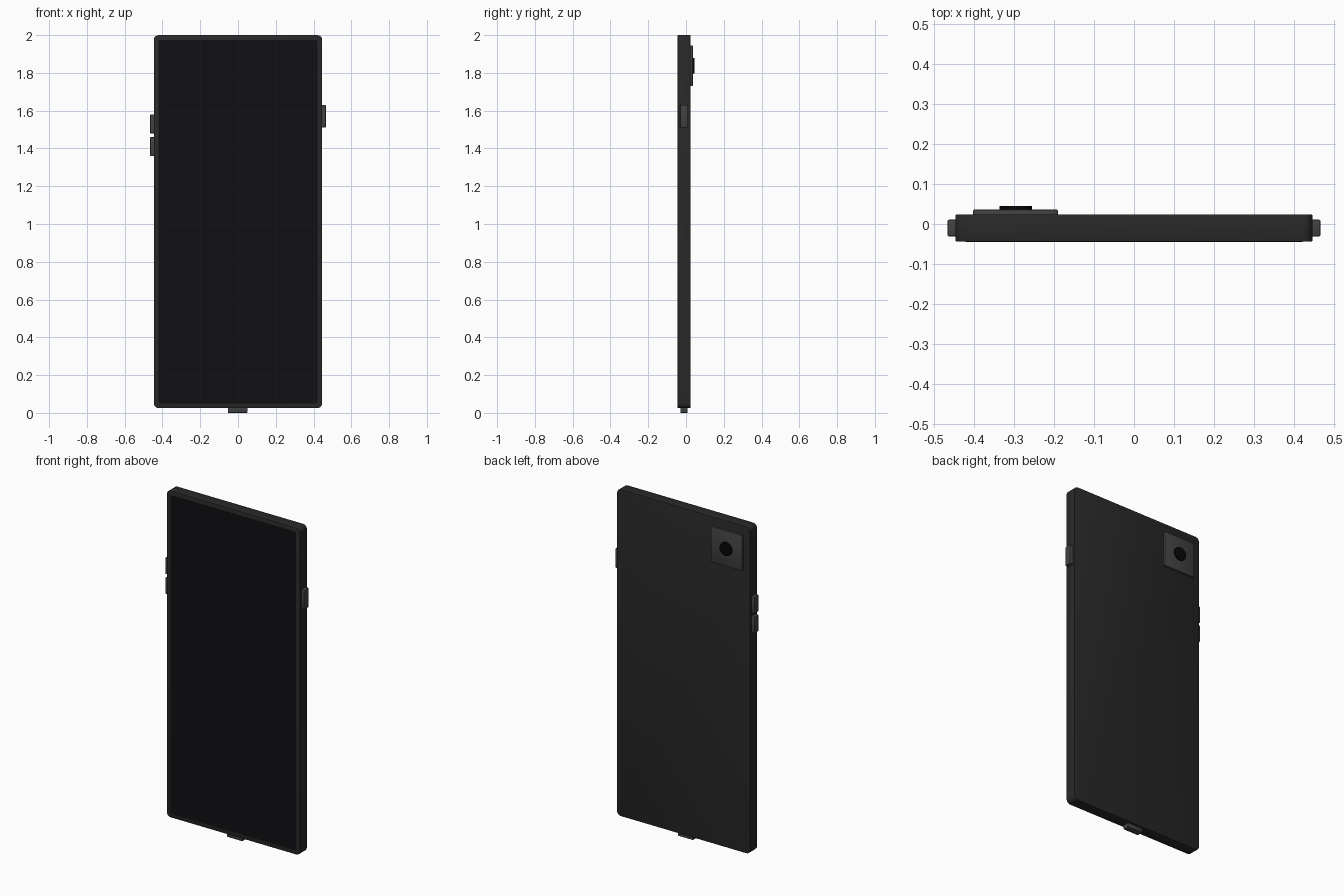
import bpy, bmesh, math
from mathutils import Matrix

if "Cube" in bpy.data.objects:
    bpy.data.objects.remove(bpy.data.objects["Cube"])


def material(name, rgb):
    m = bpy.data.materials.new(name)
    m.diffuse_color = (*rgb, 1)
    m.use_nodes = True
    m.node_tree.nodes["Principled BSDF"].inputs["Base Color"].default_value = m.diffuse_color
    return m


BODY = material("body_dark", (0.022, 0.022, 0.022))
GLASS = material("screen_black", (0.005, 0.005, 0.006))
TRIM = material("trim_grey", (0.055, 0.055, 0.055))
LENS = material("lens_black", (0.002, 0.002, 0.002))


def finish(bm, name, mat):
    me = bpy.data.meshes.new(name)
    bm.to_mesh(me)
    bm.free()
    me.materials.append(mat)
    ob = bpy.data.objects.new(name, me)
    bpy.context.collection.objects.link(ob)
    bpy.context.view_layer.objects.active = ob
    ob.select_set(True)
    bpy.ops.object.shade_smooth_by_angle(angle=math.radians(30))
    ob.select_set(False)
    return ob


def box(name, x, y, z, mat, corner=0, edge=0):
    """Box from ranges; corner rounds the front outline, edge softens all rims."""
    bm = bmesh.new()
    bmesh.ops.create_cube(bm, size=1)
    for v in bm.verts:
        v.co = [(a[0] + a[1]) / 2 + c * (a[1] - a[0]) for a, c in zip((x, y, z), v.co)]
    if corner:
        es = [e for e in bm.edges if abs(e.verts[0].co.y - e.verts[1].co.y) > 1e-5]
        bmesh.ops.bevel(bm, geom=es, offset=corner, segments=5, profile=0.5, affect='EDGES')
    if edge:
        es = [e for e in bm.edges if e.calc_face_angle(0) > 0.7]
        bmesh.ops.bevel(bm, geom=es, offset=edge, segments=2, profile=0.5, affect='EDGES')
    return finish(bm, name, mat)


# Slab and front glass
box("body", (-0.445, 0.445), (-0.044, 0.024), (0.025, 2.0), BODY, corner=0.025, edge=0.002)
box("screen", (-0.42, 0.42), (-0.045, -0.03), (0.05, 1.975), GLASS, corner=0.012)

# Side buttons
for name, side, z in (("power_button", 1, (1.51, 1.63)),
                      ("volume_up_button", -1, (1.48, 1.58)),
                      ("volume_down_button", -1, (1.36, 1.46))):
    box(name, sorted((side * 0.43, side * 0.465)), (-0.031, 0.011), z, TRIM, edge=0.004)

# Charging connector
box("charging_port", (-0.053, 0.05), (-0.03, 0.009), (0.0, 0.04), TRIM, edge=0.003)

# Rear camera plate and lens
box("camera_plate", (-0.401, -0.19), (0.015, 0.036), (1.73, 1.945), TRIM, edge=0.003)
bm = bmesh.new()
bmesh.ops.create_cone(bm, cap_ends=True, segments=32, radius1=0.04, radius2=0.04, depth=0.02,
                      matrix=Matrix.Translation((-0.295, 0.035, 1.838)) @ Matrix.Rotation(math.pi / 2, 4, 'X'))
finish(bm, "camera_lens", LENS)
